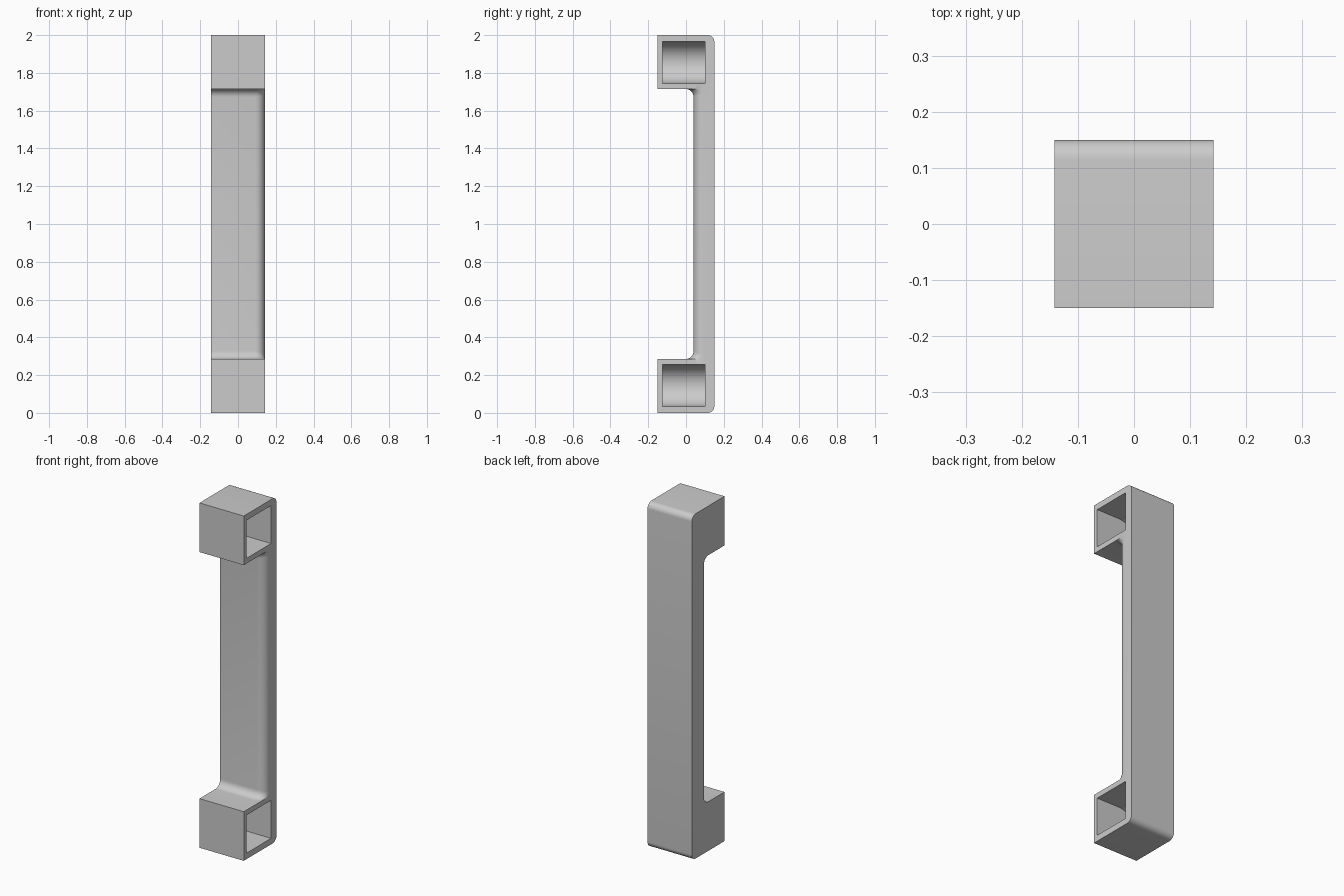
import bpy, bmesh, math

if "Cube" in bpy.data.objects:
    bpy.data.objects.remove(bpy.data.objects["Cube"])

W, D = 0.142, 0.15            # half width, half depth
BLOCK, GRIP_Y = 0.285, 0.04   # end block height, front of the grip
ROUND = 0.05                  # rounded grip edge on the right
N = 8

grey = bpy.data.materials.new("light_grey")
grey.diffuse_color = (0.6, 0.6, 0.6, 1)
grey.use_nodes = True
grey.node_tree.nodes["Principled BSDF"].inputs["Base Color"].default_value = grey.diffuse_color


def arc(cy, cz, ry, rz, a0, a1, n=N):
    """Points on an elliptical arc, angles in degrees."""
    pts = []
    for i in range(n + 1):
        a = math.radians(a0 + (a1 - a0) * i / n)
        pts.append((cy + ry * math.cos(a), cz + rz * math.sin(a)))
    return pts


def side_profile(offset):
    """Side outline; offset pushes the grip's front face backwards."""
    r, y = 0.043, GRIP_Y + offset
    rz = r - 0.3 * offset
    lower = [(-D, 0)] + arc(D - 0.035, 0.035, 0.035, 0.035, -90, 0)
    notch = arc(y - r, 2 - BLOCK - rz, r, rz, 90, 0)
    half = [(-D, BLOCK)] + [(py, 2 - pz) for py, pz in notch]
    upper = [(py, 2 - pz) for py, pz in reversed(lower)]
    return lower + upper + [(-D, 2 - BLOCK)] + notch + half[:0:-1] + half[:1]


def loft(name, sections):
    """Skin matching rings of 3D points and cap both ends."""
    bm = bmesh.new()
    rings = [[bm.verts.new(p) for p in s] for s in sections]
    for a, b in zip(rings, rings[1:]):
        for i in range(len(a)):
            j = (i + 1) % len(a)
            bm.faces.new((a[i], a[j], b[j], b[i]))
    bm.faces.new(rings[0])
    bm.faces.new(rings[-1])
    bmesh.ops.recalc_face_normals(bm, faces=bm.faces)
    me = bpy.data.meshes.new(name)
    bm.to_mesh(me)
    bm.free()
    me.materials.append(grey)
    ob = bpy.data.objects.new(name, me)
    bpy.context.collection.objects.link(ob)
    return ob


# Handle body: the side outline swept across x, rounding the right grip edge
stations = [(-W, 0.0)]
for i in range(N + 1):
    a = math.radians(90 * i / N)
    stations.append((W - ROUND + ROUND * math.sin(a), ROUND * (1 - math.cos(a))))
handle = loft("handle", [[(x, y, z) for y, z in side_profile(d)] for x, d in stations])

# Pockets with a half-round floor, opening on the right of each end block
R = 0.11
for label, zc in (("lower", 0.145), ("upper", 2 - 0.145)):
    outline = [(0.3, zc + R)] + arc(-W + 0.03 + R, zc, R, R, 90, 270, 24) + [(0.3, zc - R)]
    cutter = loft(label + "_pocket_cutter",
                  [[(x, y, z) for x, z in outline] for y in (-0.125, 0.10)])
    cutter.hide_render = True
    cutter.hide_set(True)
    mod = handle.modifiers.new(label + "_pocket", 'BOOLEAN')
    mod.operation = 'DIFFERENCE'
    mod.solver = 'EXACT'
    mod.object = cutter

# Apply the cuts and remove the cutters
bpy.context.view_layer.update()
cut = bpy.data.meshes.new_from_object(
    handle.evaluated_get(bpy.context.evaluated_depsgraph_get()))
handle.modifiers.clear()
handle.data = cut
for ob in [o for o in bpy.data.objects if o.name.endswith("_cutter")]:
    bpy.data.objects.remove(ob)

# Smooth the curved parts, keep the edges crisp
bpy.ops.object.select_all(action='DESELECT')
handle.select_set(True)
bpy.context.view_layer.objects.active = handle
bpy.ops.object.shade_smooth_by_angle(angle=math.radians(30))
